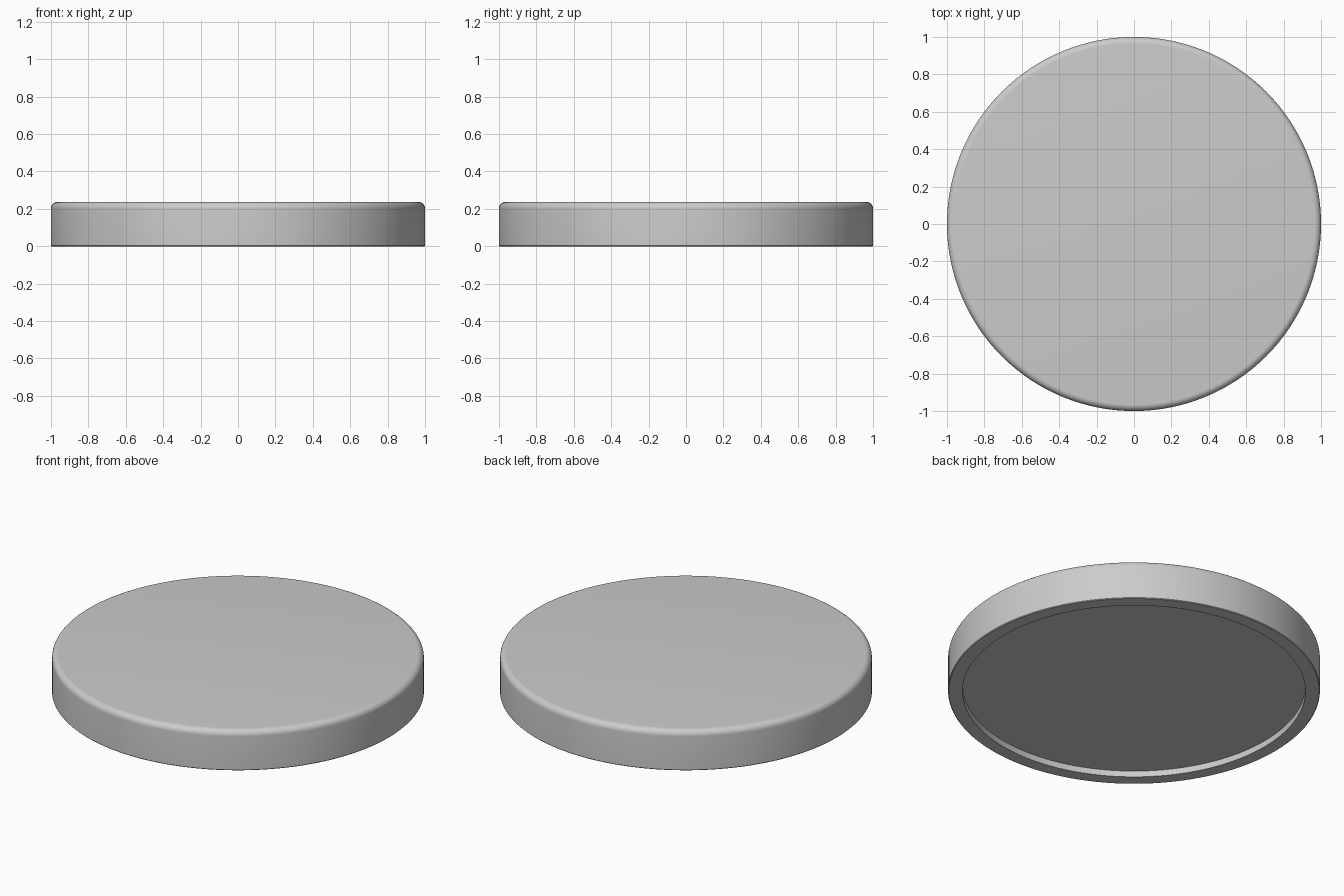
import bpy, bmesh, math

if "Cube" in bpy.data.objects:
    bpy.data.objects.remove(bpy.data.objects["Cube"])

SEGMENTS = 128
HEIGHT = 0.237
FILLET = 0.035
RECESS_R, RECESS_Z = 0.922, 0.036


def lathe(name, profile, segments):
    """Revolve an (r, z) profile around z; the ends are closed with flat caps."""
    bm = bmesh.new()
    rings = []
    for r, z in profile:
        rings.append([bm.verts.new((r * math.cos(2 * math.pi * i / segments),
                                    r * math.sin(2 * math.pi * i / segments), z))
                      for i in range(segments)])
    for a, b in zip(rings, rings[1:]):
        for i in range(segments):
            j = (i + 1) % segments
            bm.faces.new((a[i], a[j], b[j], b[i]))
    bm.faces.new(rings[0])
    bm.faces.new(rings[-1])
    bmesh.ops.recalc_face_normals(bm, faces=bm.faces[:])
    mesh = bpy.data.meshes.new(name)
    bm.to_mesh(mesh)
    bm.free()
    obj = bpy.data.objects.new(name, mesh)
    bpy.context.collection.objects.link(obj)
    return obj


# Underside recess, foot rim with a tiny chamfer, straight side wall
profile = [(RECESS_R, RECESS_Z), (RECESS_R, 0.0), (0.996, 0.0), (1.0, 0.004)]

# Rounded top edge
for k in range(9):
    t = math.pi / 2 * k / 8
    profile.append((1 - FILLET + FILLET * math.cos(t),
                    HEIGHT - FILLET + FILLET * math.sin(t)))

# Round base disc
base = lathe("round_base", profile, SEGMENTS)
bpy.context.view_layer.objects.active = base
base.select_set(True)
bpy.ops.object.shade_smooth_by_angle(angle=math.radians(30))
